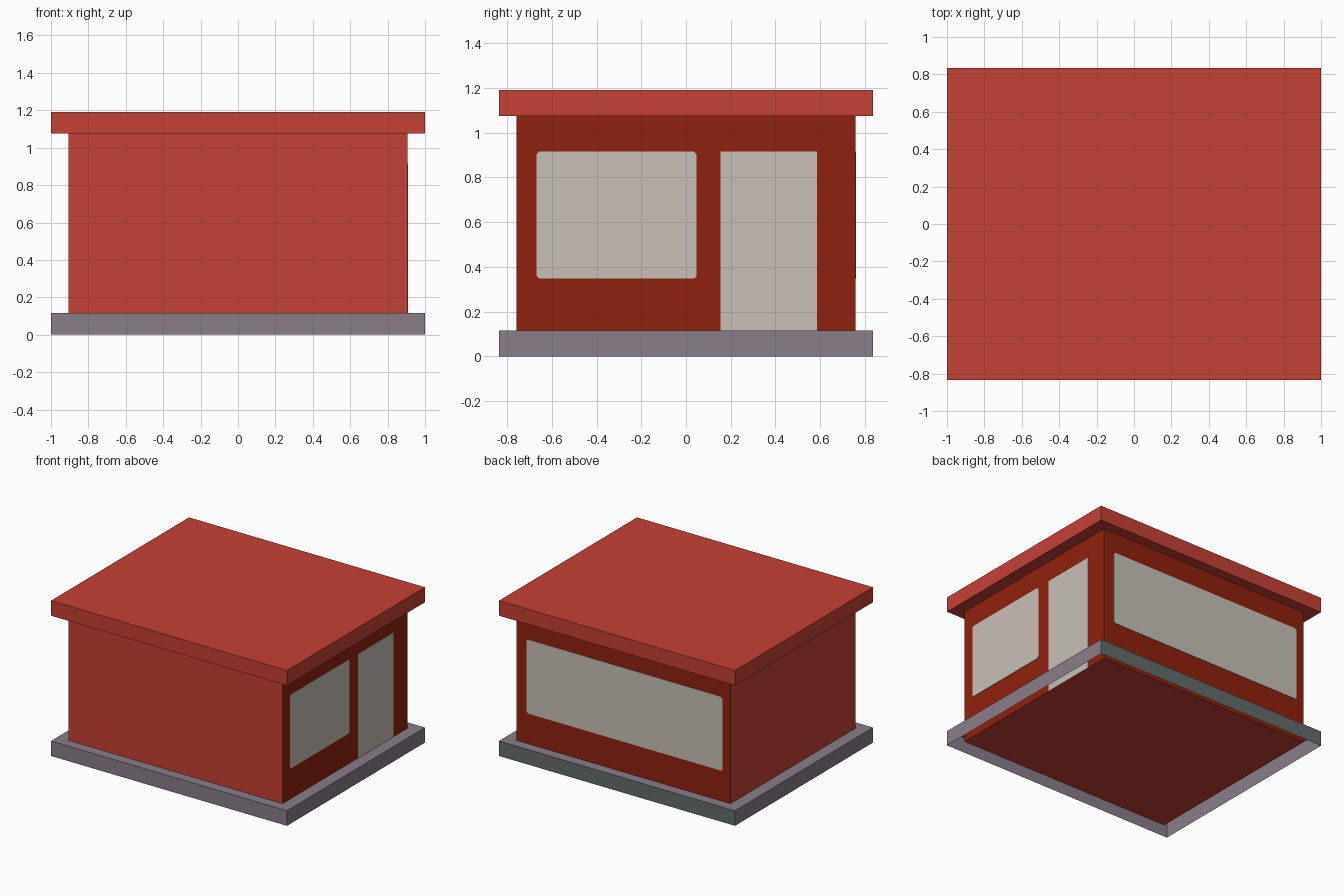
import bpy, bmesh
from mathutils import Vector

if "Cube" in bpy.data.objects:
    bpy.data.objects.remove(bpy.data.objects["Cube"])


def material(name, hex_code):
    def lin(c):
        c /= 255
        return c / 12.92 if c <= 0.04045 else ((c + 0.055) / 1.055) ** 2.4
    m = bpy.data.materials.new(name)
    m.diffuse_color = [lin(int(hex_code[i:i + 2], 16)) for i in (0, 2, 4)] + [1]
    m.use_nodes = True
    m.node_tree.nodes["Principled BSDF"].inputs["Base Color"].default_value = m.diffuse_color
    return m


RED = material("light_red", "C54136")
DARK = material("dark_red", "90210F")
GLASS = material("pale_glass", "C8C0B6")
STONE = material("purple_grey", "887D8A")
GREEN = material("green_grey", "626C68")


def box(name, lo, hi, mats, rule=None, drop=None, bevel_axis=None):
    """Box between two corners; rule(normal) picks a material, drop(normal) removes faces."""
    lo, hi = Vector(lo), Vector(hi)
    bm = bmesh.new()
    bmesh.ops.create_cube(bm, size=1)
    for v in bm.verts:
        v.co = Vector(((lo[i] + hi[i]) / 2 + v.co[i] * (hi[i] - lo[i]) for i in range(3)))
    bm.normal_update()
    if rule:
        for f in bm.faces:
            f.material_index = rule(f.normal)
    if bevel_axis is not None:
        # clip the corners of a thin plate
        edges = [e for e in bm.edges
                 if abs(e.verts[0].co[bevel_axis] - e.verts[1].co[bevel_axis]) > 1e-4]
        bmesh.ops.bevel(bm, geom=edges, offset=0.012, segments=1, affect='EDGES')
    if drop:
        bmesh.ops.delete(bm, geom=[f for f in bm.faces if drop(f.normal)], context='FACES')
    me = bpy.data.meshes.new(name)
    bm.to_mesh(me)
    bm.free()
    for m in mats:
        me.materials.append(m)
    ob = bpy.data.objects.new(name, me)
    bpy.context.collection.objects.link(ob)
    return ob


WX, WY, T = 0.907, 0.757, 0.003

# Base slab, open underneath, with a different colour on the back edge
box("base", (-1, -0.835, 0), (1, 0.835, 0.115), [STONE, GREEN],
    rule=lambda n: int(n.y > 0.5), drop=lambda n: n.z < -0.5)

# House body: dark on the right and back walls, light red elsewhere
box("walls", (-WX, -WY, 0.03), (WX, WY, 1.075), [RED, DARK],
    rule=lambda n: int(n.x > 0.5 or n.y > 0.5), drop=lambda n: n.z > 0.5)

# Flat overhanging roof
box("roof", (-1, -0.835, 1.075), (1, 0.835, 1.19), [RED])

# Window and door on the right wall, wide window on the back wall
box("side_window", (WX - T, -0.668, 0.348), (WX + T, 0.048, 0.915), [GLASS], bevel_axis=0)
box("door", (WX - T, 0.155, 0.03), (WX + T, 0.585, 0.915), [GLASS])
box("back_window", (-0.84, WY - T, 0.348), (0.82, WY + T, 0.915), [GLASS], bevel_axis=1)
